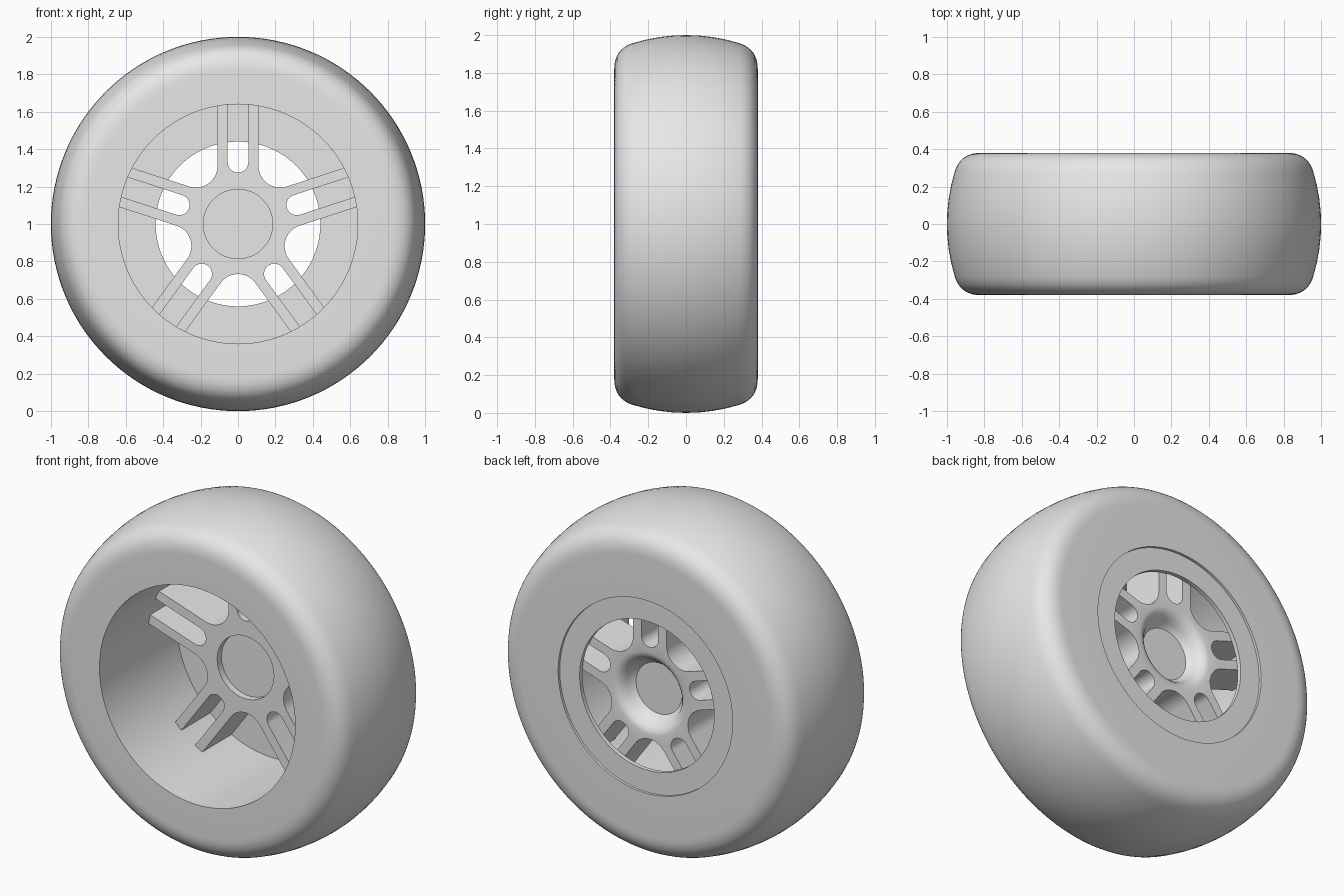
import bpy, bmesh, math
from mathutils import Vector

if "Cube" in bpy.data.objects:
    bpy.data.objects.remove(bpy.data.objects["Cube"])

SEG = 128
CZ = 1.0  # axle height

grey = bpy.data.materials.new("plain grey")
grey.diffuse_color = (0.8, 0.8, 0.8, 1)
grey.use_nodes = True
grey.node_tree.nodes["Principled BSDF"].inputs["Base Color"].default_value = grey.diffuse_color


def ring(bm, r, y):
    return [bm.verts.new((r * math.cos(2 * math.pi * i / SEG), y,
                          r * math.sin(2 * math.pi * i / SEG))) for i in range(SEG)]


def lathe(bm, profile, closed=False):
    """Spin (radius, y) points around the axle; returns the rings."""
    rings = [ring(bm, r, y) for r, y in profile]
    pairs = list(zip(rings, rings[1:])) + ([(rings[-1], rings[0])] if closed else [])
    for a, b in pairs:
        for i in range(SEG):
            j = (i + 1) % SEG
            bm.faces.new((a[i], a[j], b[j], b[i]))
    return rings


def finish(name, bm):
    bmesh.ops.remove_doubles(bm, verts=bm.verts, dist=1e-5)
    bmesh.ops.recalc_face_normals(bm, faces=bm.faces)
    me = bpy.data.meshes.new(name)
    bm.to_mesh(me)
    bm.free()
    me.materials.append(grey)
    ob = bpy.data.objects.new(name, me)
    ob.location.z = CZ
    bpy.context.collection.objects.link(ob)
    bpy.ops.object.select_all(action='DESELECT')
    ob.select_set(True)
    bpy.context.view_layer.objects.active = ob
    bpy.ops.object.shade_smooth_by_angle(angle=math.radians(35))
    return ob


# Tire: crowned tread, rounded shoulders, flat sidewalls, deep front barrel
crown = [(1 - 0.53 * y * y, y) for y in (0.07, 0.14, 0.21)]
p0, p1, p2 = Vector((0.958, 0.28)), Vector((0.928, 0.38)), Vector((0.82, 0.38))
shoulder = [tuple(p0 * (1 - t) ** 2 + p1 * 2 * t * (1 - t) + p2 * t * t)
            for t in [k / 10 for k in range(11)]]
half = crown + shoulder
outer = [(r, -y) for r, y in reversed(half)] + [(1, 0)] + half
bm = bmesh.new()
lathe(bm, [(0.57, 0.34), (0.64, 0.34), (0.64, -0.38)] + outer + [(0.57, 0.38)], True)
finish("tire", bm)

# Rim flange: flat ring set just inside the back sidewall
bm = bmesh.new()
lathe(bm, [(0.44, 0.34), (0.57, 0.34), (0.57, 0.365), (0.44, 0.365)], True)
finish("rim_flange", bm)

# Spoke star outline: five pairs of bars with round slots and filleted windows
R, INNER, OUTER, FILLET = 0.645, 0.055, 0.11, 0.115
d = (OUTER + FILLET) / math.sin(math.radians(36))
side = []
for k in range(9):
    a = math.radians(180 - 90 * k / 8)
    side.append((0.33 + INNER * math.cos(a), INNER * math.sin(a)))
side += [(math.sqrt(R * R - v * v), v) for v in (INNER, OUTER)]
for k in range(9):
    a = math.radians(-90 - 54 * k / 8)
    side.append((d * math.cos(math.radians(36)) + FILLET * math.cos(a),
                 OUTER + FILLET + FILLET * math.sin(a)))
pair = [(u, -v) for u, v in reversed(side[1:])] + side[:-1]
outline = []
for n in range(5):
    a = math.radians(90 + 72 * n)
    c, s = math.cos(a), math.sin(a)
    outline += [(u * c - v * s, u * s + v * c) for u, v in pair]

# Spokes and hub: front recess, bowl-shaped back
FRONT, BACK = 0.07, 0.338
bm = bmesh.new()
recess = lathe(bm, [(0.185, FRONT), (0.185, 0.11), (0, 0.11)])[0]
bowl = lathe(bm, [(0.24, BACK), (0.222, 0.334), (0.205, 0.323), (0.19, 0.307),
                  (0.177, 0.285), (0.166, 0.265), (0.15, 0.252), (0, 0.252)])[0]
loops = [[bm.verts.new((x, y, z)) for x, z in outline] for y in (FRONT, BACK)]
n = len(outline)
for i in range(n):
    j = (i + 1) % n
    bm.faces.new((loops[0][i], loops[0][j], loops[1][j], loops[1][i]))
for loop, hole in zip(loops, (recess, bowl)):
    edges = []
    for lp in (loop, hole):
        for i in range(len(lp)):
            edges.append(bm.edges.get((lp[i], lp[(i + 1) % len(lp)])))
    bmesh.ops.triangle_fill(bm, use_beauty=True, edges=edges, normal=(0, 1, 0))
finish("spokes_and_hub", bm)
